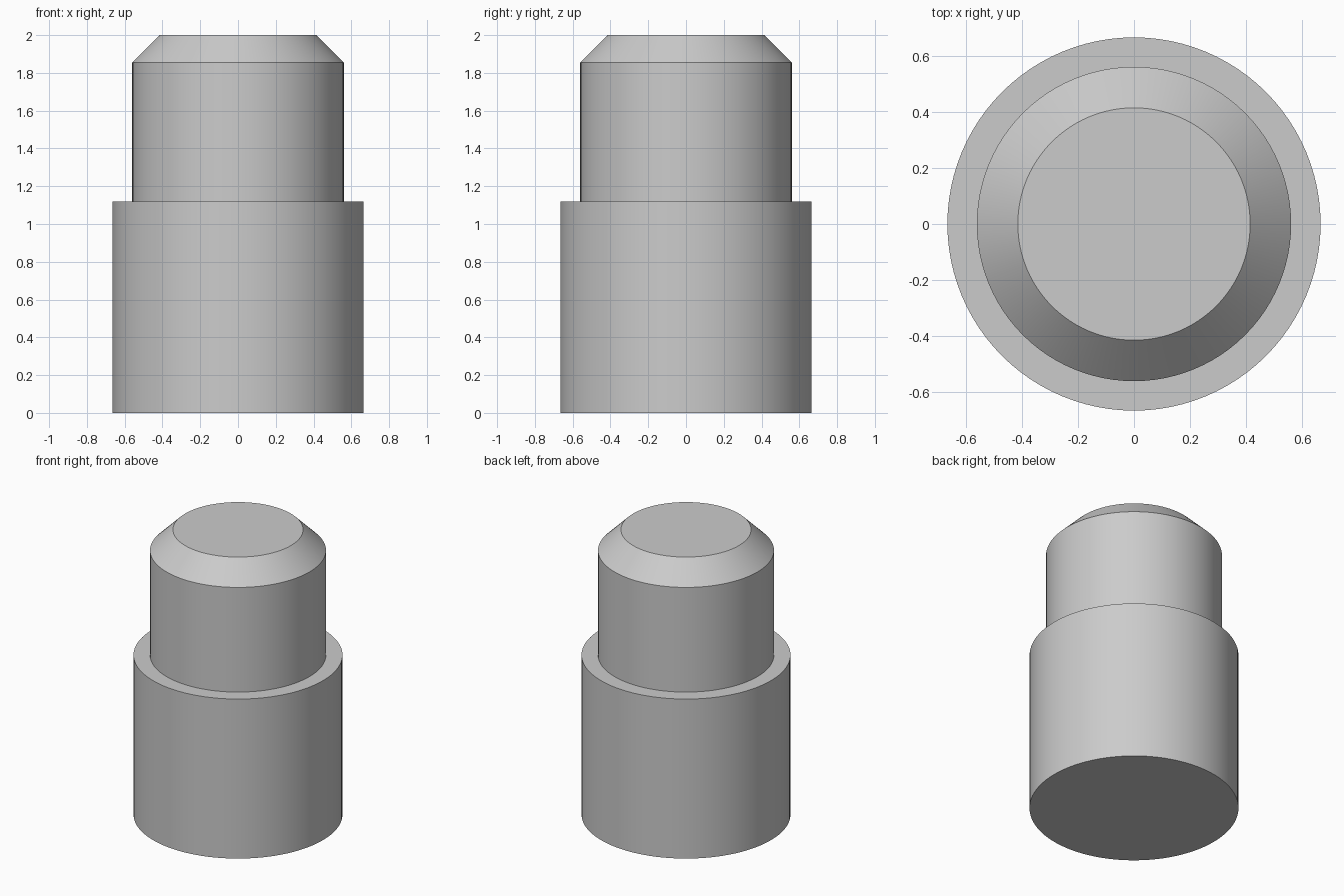
import bpy, bmesh, math

if "Cube" in bpy.data.objects:
    bpy.data.objects.remove(bpy.data.objects["Cube"])

SEGMENTS = 96

grey = bpy.data.materials.new("light_grey")
grey.diffuse_color = (0.6, 0.6, 0.6, 1.0)
grey.use_nodes = True
grey.node_tree.nodes["Principled BSDF"].inputs["Base Color"].default_value = grey.diffuse_color


def turned_part(name, profile):
    """Solid of revolution from (radius, height) points, capped at both ends."""
    bm = bmesh.new()
    rings = []
    for r, z in profile:
        rings.append([bm.verts.new((r * math.cos(a), r * math.sin(a), z))
                      for a in (2 * math.pi * i / SEGMENTS for i in range(SEGMENTS))])
    for low, high in zip(rings, rings[1:]):
        for i in range(SEGMENTS):
            j = (i + 1) % SEGMENTS
            bm.faces.new((low[i], low[j], high[j], high[i]))
    bm.faces.new(rings[0][::-1])
    bm.faces.new(rings[-1])
    mesh = bpy.data.meshes.new(name)
    bm.to_mesh(mesh)
    bm.free()
    mesh.materials.append(grey)
    obj = bpy.data.objects.new(name, mesh)
    bpy.context.collection.objects.link(obj)
    bpy.ops.object.select_all(action='DESELECT')
    obj.select_set(True)
    bpy.context.view_layer.objects.active = obj
    bpy.ops.object.shade_smooth_by_angle(angle=math.radians(30))
    return obj


# Stepped pin: wide base, narrower shank, chamfered tip, as one solid
turned_part("stepped_pin", [
    (0.665, 0.0), (0.665, 1.12),   # base
    (0.56, 1.12), (0.56, 1.855),   # shank
    (0.414, 2.0),                  # chamfer
])
